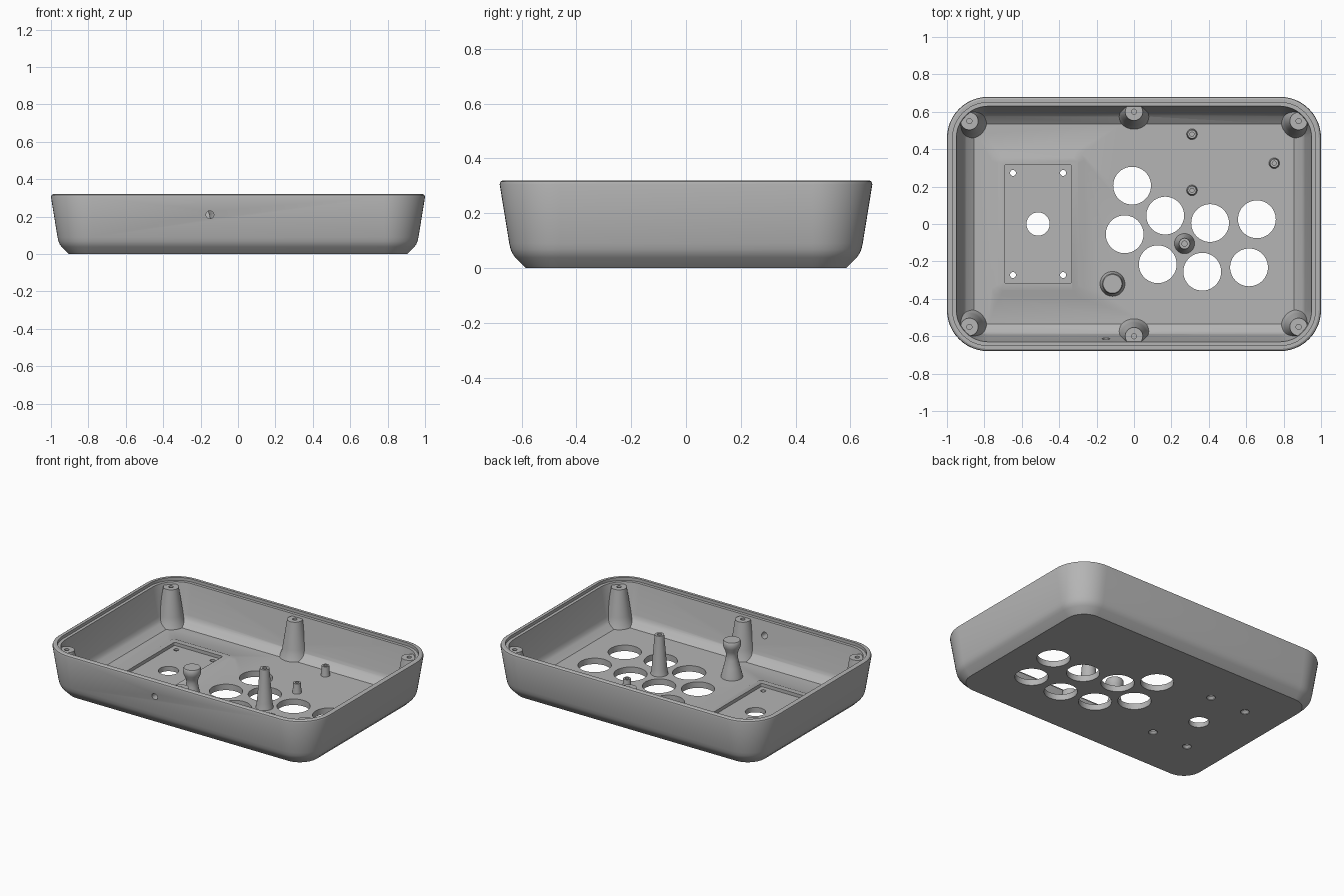
import bpy, bmesh, math
from mathutils import Matrix

if "Cube" in bpy.data.objects:
    bpy.data.objects.remove(bpy.data.objects["Cube"])

grey = bpy.data.materials.new("plain grey plastic")
grey.use_nodes = True
grey.diffuse_color = (0.46, 0.46, 0.46, 1)
grey.node_tree.nodes["Principled BSDF"].inputs["Base Color"].default_value = (0.46, 0.46, 0.46, 1)

HALF_X, HALF_Y, CORNER = 1.0, 0.68, 0.22


def skin(bm, rings):
    """Join closed rings of points into a capped solid."""
    loops = [[bm.verts.new(p) for p in ring] for ring in rings]
    n = len(loops[0])
    for low, high in zip(loops, loops[1:]):
        for i in range(n):
            j = (i + 1) % n
            bm.faces.new((low[i], low[j], high[j], high[i]))
    bm.faces.new(loops[0][::-1])
    bm.faces.new(loops[-1])


def rounded_ring(hx, hy, r, z, cx=0, cy=0, steps=12):
    ring = []
    for k, (sx, sy) in enumerate(((1, 1), (-1, 1), (-1, -1), (1, -1))):
        for i in range(steps + 1):
            a = math.pi / 2 * (k + i / steps)
            ring.append((cx + sx * (hx - r) + r * math.cos(a),
                         cy + sy * (hy - r) + r * math.sin(a), z))
    return ring


def tray_rings(profile):
    return [rounded_ring(HALF_X - d, HALF_Y - d, CORNER - d, z) for d, z in profile]


def lathe(bm, x, y, profile, steps=40):
    skin(bm, [[(x + r * math.cos(2 * math.pi * i / steps),
                y + r * math.sin(2 * math.pi * i / steps), z) for i in range(steps)]
              for r, z in profile])


def make(name, bm):
    bmesh.ops.recalc_face_normals(bm, faces=bm.faces)
    mesh = bpy.data.meshes.new(name)
    bm.to_mesh(mesh)
    bm.free()
    mesh.materials.append(grey)
    obj = bpy.data.objects.new(name, mesh)
    bpy.context.collection.objects.link(obj)
    return obj


def subtract(target, cutter):
    mod = target.modifiers.new("cut", "BOOLEAN")
    mod.operation, mod.solver, mod.object = "DIFFERENCE", "EXACT", cutter
    bpy.ops.object.select_all(action="DESELECT")
    bpy.context.view_layer.objects.active = target
    target.select_set(True)
    bpy.ops.object.modifier_apply(modifier=mod.name)
    bpy.data.objects.remove(cutter)


# Outer body with chamfered bottom edge and drafted walls
bm = bmesh.new()
skin(bm, tray_rings([(0.095, 0), (0.057, 0.038), (0.047, 0.052), (0.04, 0.068), (0.035, 0.09),
                     (0, 0.305), (0.003, 0.315), (0.012, 0.32)]))
tray = make("enclosure_tray", bm)

# Inner cavity with a stepped rim
bm = bmesh.new()
skin(bm, tray_rings([(0.145, 0.04), (0.105, 0.068), (0.093, 0.082), (0.086, 0.105),
                     (0.05, 0.3), (0.03, 0.3), (0.03, 0.4)]))
cavity = make("cavity_cutter", bm)

# Material left standing in the cavity: bosses, posts, knob and raised pad
bosses = [(sx * 0.88, sy * 0.55) for sx in (-1, 1) for sy in (-1, 1)] + [(0, -0.6), (0, 0.6)]
pins = [(0.31, 0.48), (0.31, 0.18), (0.75, 0.325)]
post = (0.27, -0.105)
PAD_X = -0.513

bm = bmesh.new()
for x, y in bosses:
    lathe(bm, x, y, [(0.1, 0.02), (0.09, 0.05), (0.079, 0.08), (0.074, 0.11), (0.047, 0.285)])
for x, y in pins:
    lathe(bm, x, y, [(0.032, 0.02), (0.027, 0.05), (0.023, 0.105)], 24)
lathe(bm, *post, [(0.058, 0.02), (0.052, 0.05), (0.047, 0.08), (0.029, 0.3)])
lathe(bm, -0.115, -0.32, [(0.07, 0.02), (0.063, 0.06), (0.05, 0.11), (0.038, 0.16), (0.035, 0.19),
                          (0.04, 0.215), (0.052, 0.24), (0.055, 0.255), (0.055, 0.275), (0.05, 0.285)])
skin(bm, [rounded_ring(0.27, 0.41, 0.06, 0.03, PAD_X),
          rounded_ring(0.215, 0.355, 0.03, 0.054, PAD_X)])
subtract(cavity, make("standing_parts", bm))
subtract(tray, cavity)

# Rectangular pocket in the raised pad
bm = bmesh.new()
skin(bm, [rounded_ring(0.178, 0.318, 0.008, z, PAD_X, 0, 4) for z in (0.032, 0.15)])
subtract(tray, make("pocket_cutter", bm))

# Round openings, countersunk screw holes and pilot holes
bm = bmesh.new()
buttons = [(-0.01, 0.205), (-0.05, -0.055), (0.167, 0.045), (0.407, 0.005),
           (0.657, 0.025), (0.127, -0.215), (0.365, -0.255), (0.615, -0.232)]
for x, y in buttons:
    lathe(bm, x, y, [(0.101, -0.1), (0.101, 0.15)], 64)
lathe(bm, PAD_X, 0, [(0.062, -0.1), (0.062, 0.15)], 48)
for sx in (-1, 1):
    for sy in (-1, 1):
        lathe(bm, PAD_X + sx * 0.134, sy * 0.273,
              [(0.028, -0.01), (0.028, 0.004), (0.016, 0.018), (0.016, 0.15)], 24)
for x, y in bosses + [post]:
    lathe(bm, x, y, [(0.014, 0.2), (0.014, 0.4)], 20)
for x, y in pins:
    lathe(bm, x, y, [(0.011, 0.06), (0.011, 0.2)], 20)

# Cable hole through the front wall
bmesh.ops.create_cone(bm, cap_ends=True, segments=24, radius1=0.021, radius2=0.021, depth=0.2,
                      matrix=Matrix.Translation((-0.15, -0.65, 0.21)) @ Matrix.Rotation(math.pi / 2, 4, "X"))
subtract(tray, make("hole_cutter", bm))

bpy.ops.object.shade_smooth_by_angle(angle=math.radians(28))
